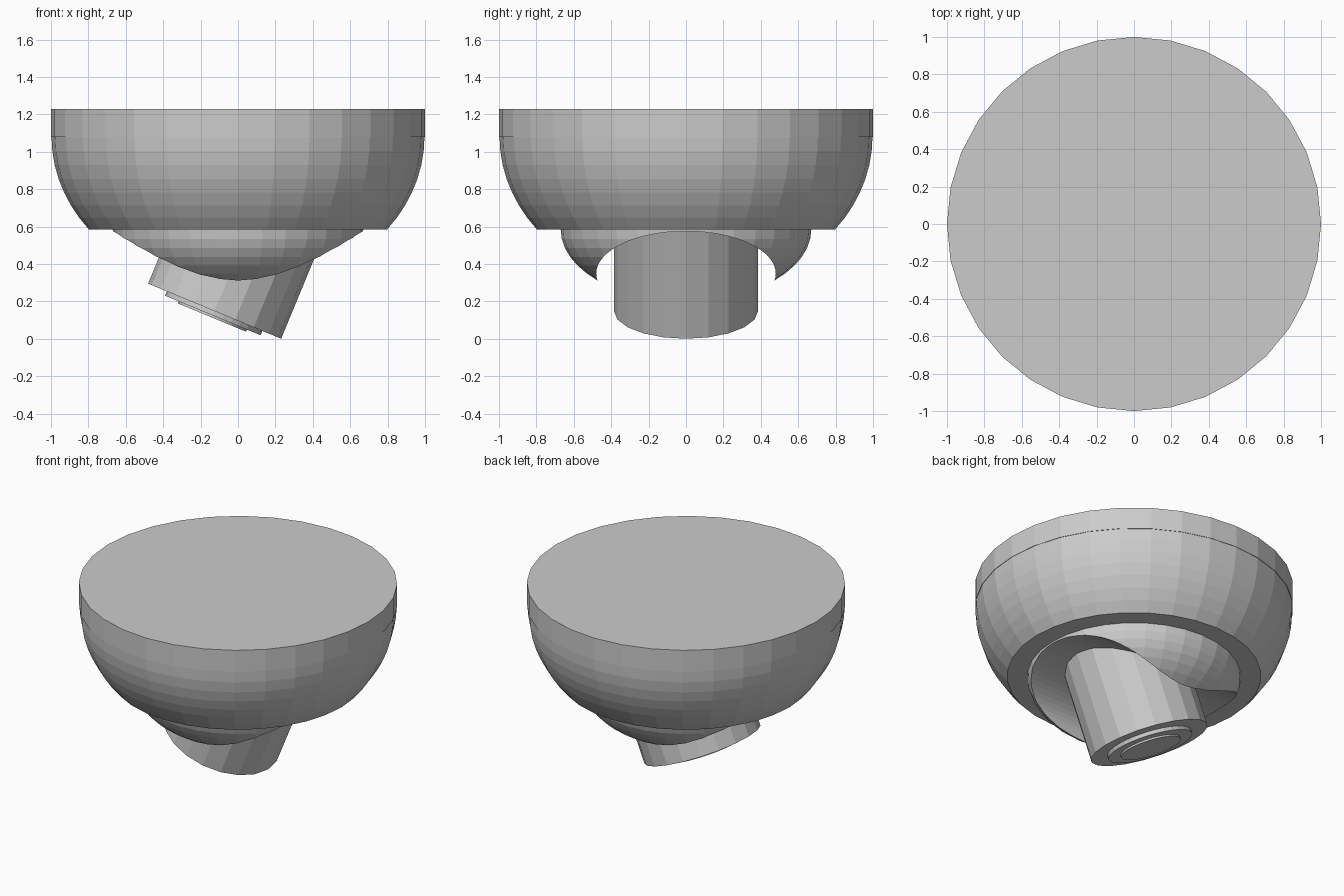
import bpy, bmesh
from math import sin, cos, pi, radians, acos, asin
from mathutils import Matrix, Vector

if "Cube" in bpy.data.objects:
    bpy.data.objects.remove(bpy.data.objects["Cube"])


def lathe(name, profile, segs, matrix=Matrix()):
    """Revolve an (r, z) profile about z; a radius of 0 makes a pole, open ends are capped."""
    bm = bmesh.new()
    rings = []
    for r, z in profile:
        n = 1 if r < 1e-6 else segs
        rings.append([bm.verts.new((r * cos(2 * pi * i / segs), r * sin(2 * pi * i / segs), z))
                      for i in range(n)])
    for a, b in zip(rings, rings[1:]):
        for i in range(segs):
            j = (i + 1) % segs
            quad = [a[i % len(a)], a[j % len(a)], b[j % len(b)], b[i % len(b)]]
            bm.faces.new(list(dict.fromkeys(quad)))
    for ring in (rings[0], rings[-1]):
        if len(ring) > 1:
            bm.faces.new(ring)
    bmesh.ops.recalc_face_normals(bm, faces=bm.faces)
    bm.transform(matrix)
    mesh = bpy.data.meshes.new(name)
    bm.to_mesh(mesh)
    bm.free()
    obj = bpy.data.objects.new(name, mesh)
    bpy.context.collection.objects.link(obj)
    return obj


# ceiling plate
lathe("mounting_plate", [(1, 1.08), (1, 1.23)], 32)

# bowl shaped housing: lower part of a flattened sphere, cut flat underneath
end = acos(0.80)
lathe("housing_bowl", [(0.997 * cos(end * i / 7), 1.08 - 0.825 * sin(end * i / 7))
                       for i in range(8)], 32)

# flattened dome under the housing
dome = lathe("swivel_dome", [(0.67, 0.62)] + [(0.67 * cos(pi / 2 * i / 12), 0.585 - 0.385 * sin(pi / 2 * i / 12))
                             for i in range(13)], 32)

# elliptical channel along x, cut through the dome
channel = lathe("channel_cutter", [(1, -1), (1, 1)], 64,
                Matrix.Translation((0, 0, 0.35)) @ Matrix.Diagonal((1, 0.48, 0.225, 1))
                @ Matrix.Rotation(pi / 2, 4, 'Y'))
# lower block opens the channel downwards
channel.hide_render = True
cut = dome.modifiers.new("channel", 'BOOLEAN')
cut.operation, cut.solver, cut.object = 'DIFFERENCE', 'EXACT', channel
bpy.context.view_layer.objects.active = dome
bpy.ops.object.modifier_apply(modifier=cut.name)
bpy.data.objects.remove(channel)

# tilted camera barrel with two raised lens rings
tilt = Matrix.Translation((-0.125, 0, 0.148)) @ Matrix.Rotation(radians(22.5), 4, 'Y')
lathe("camera_barrel", [(0.385, 0), (0.385, 0.63)], 20, tilt)
lathe("lens_ring", [(0.276, -0.025), (0.276, 0.01)], 32, tilt)
lathe("lens", [(0.197, -0.037), (0.197, -0.02)], 32, tilt)
